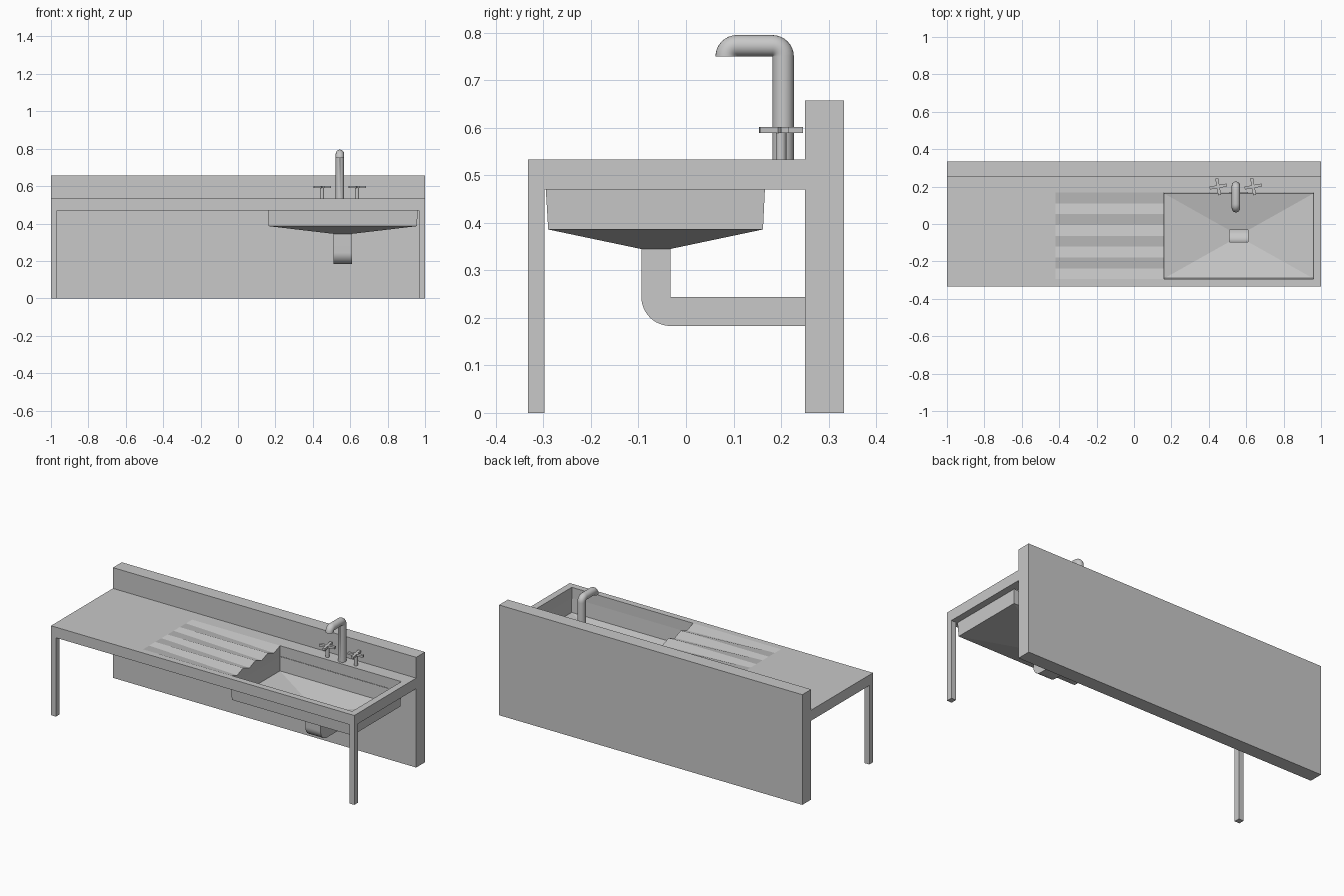
import bpy, bmesh, math

if "Cube" in bpy.data.objects:
    bpy.data.objects.remove(bpy.data.objects["Cube"])

grey = bpy.data.materials.new("light_grey")
grey.diffuse_color = (0.58, 0.58, 0.58, 1)
grey.use_nodes = True
grey.node_tree.nodes["Principled BSDF"].inputs["Base Color"].default_value = grey.diffuse_color


def finish(name, bm, smooth=False, recalc=True):
    bmesh.ops.remove_doubles(bm, verts=bm.verts, dist=1e-5)
    if recalc:
        bmesh.ops.recalc_face_normals(bm, faces=bm.faces)
    me = bpy.data.meshes.new(name)
    bm.to_mesh(me)
    bm.free()
    ob = bpy.data.objects.new(name, me)
    bpy.context.collection.objects.link(ob)
    me.materials.append(grey)
    if smooth:
        bpy.ops.object.select_all(action='DESELECT')
        ob.select_set(True)
        bpy.context.view_layer.objects.active = ob
        bpy.ops.object.shade_smooth_by_angle(angle=math.radians(35))
    return ob


def poly(bm, *pts):
    bm.faces.new([bm.verts.new(p) for p in pts])


def rect(x0, x1, y0, y1, z):
    return [(x0, y0, z), (x1, y0, z), (x1, y1, z), (x0, y1, z)]


def loft(bm, rings, cap_start=False, cap_end=False):
    for a, b in zip(rings, rings[1:]):
        n = len(a)
        for i in range(n):
            j = (i + 1) % n
            poly(bm, a[i], a[j], b[j], b[i])
    if cap_start:
        poly(bm, *reversed(rings[0]))
    if cap_end:
        poly(bm, *rings[-1])


def box(name, x0, x1, y0, y1, z0, z1):
    bm = bmesh.new()
    loft(bm, [rect(x0, x1, y0, y1, z0), rect(x0, x1, y0, y1, z1)], True, True)
    return finish(name, bm)


W, F, B = 1.0, -0.333, 0.25            # half width, front, wall face
Z0, Z1 = 0.47, 0.533                   # counter underside and top
HX0, HX1, HY0, HY1 = 0.16, 0.96, -0.295, 0.168   # basin opening
DX = -0.42                             # far end of the drainboard

# back wall and front legs
box("back_wall", -W, W, B, 0.333, 0, 0.657)
box("front_leg_left", -W, -0.968, F, -0.298, 0, Z0)
box("front_leg_right", 0.968, W, F, -0.298, 0, Z0)

# counter with basin opening and fluted drainboard
bm = bmesh.new()
loft(bm, [rect(-W, W, F, B, Z0), rect(-W, W, F, B, Z1)])
for z, inner in ((Z0, HX0), (Z1, DX)):
    poly(bm, *rect(-W, inner, F, B, z))
    poly(bm, *rect(HX1, W, F, B, z))
    poly(bm, *rect(inner, HX1, F, HY0, z))
    poly(bm, *rect(inner, HX1, HY1, B, z))
for y in (HY0, HY1):
    poly(bm, (HX0, y, Z0), (HX1, y, Z0), (HX1, y, Z1), (HX0, y, Z1))
poly(bm, (HX1, HY0, Z0), (HX1, HY1, Z0), (HX1, HY1, Z1), (HX1, HY0, Z1))
step = (HY1 - HY0) / 8
for i in range(8):
    ya, yb = HY0 + i * step, HY0 + (i + 1) * step
    za, zb = Z1 - 0.022 * (i % 2), Z1 - 0.022 * ((i + 1) % 2)
    poly(bm, (DX, ya, Z1), (HX0, ya, za), (HX0, yb, zb), (DX, yb, Z1))
    poly(bm, (HX0, ya, Z0), (HX0, ya, za), (HX0, yb, zb), (HX0, yb, Z0))
finish("counter", bm)

# basin: thin shell with sloping floor
bm = bmesh.new()
loft(bm, [rect(HX1, HX0, HY0, HY1 - 0.002, Z0),
          rect(HX1 - 0.003, HX0 + 0.003, -0.29, 0.162, 0.386),
          rect(0.61, 0.51, -0.095, -0.033, 0.345)])
finish("basin", bm, recalc=False)

# square drain pipe: down, round the bend, back into the wall
bm = bmesh.new()
py, pz, w = -0.033, 0.244, 0.061
prof = [((py, 0.345), (py - w, 0.345))]
for i in range(13):
    a = math.pi + i * math.pi / 24
    prof.append(((py, pz), (py + w * math.cos(a), pz + w * math.sin(a))))
prof.append(((B, pz), (B, pz - w)))
for (a, b), (c, d) in zip(prof, prof[1:]):
    for s, t in ((a, c), (b, d)):
        if s != t:
            poly(bm, (0.51, *s), (0.61, *s), (0.61, *t), (0.51, *t))
    for x in (0.51, 0.61):
        pts = [(x, *a), (x, *b), (x, *d)] + ([(x, *c)] if c != a else [])
        poly(bm, *pts)
finish("drain_pipe", bm, smooth=True)

# round tap: riser, bend, spout, downward end
TX, r = 0.545, 0.0225
path = [(0.2045, Z1, 0.0)]
for cy, a0 in ((0.182, 0), (0.107, 90)):
    for i in range(9):
        a = math.radians(a0 + i * 90 / 8)
        path.append((cy + r * math.cos(a), 0.75 + r * math.sin(a), a))
rings = []
for y, z, a in path:
    ring = []
    for k in range(24):
        t = 2 * math.pi * k / 24
        o = r * math.cos(t)
        ring.append((TX + r * math.sin(t), y + o * math.cos(a), z + o * math.sin(a)))
    rings.append(ring)
bm = bmesh.new()
loft(bm, rings, False, True)
finish("tap", bm, smooth=True)

# cross handles either side of the tap
for name, hx, turn in (("handle_left", 0.45, 10), ("handle_right", 0.637, 10)):
    stem = []
    for k in range(16):
        t = 2 * math.pi * k / 16
        stem.append((hx + 0.011 * math.cos(t), 0.2 + 0.011 * math.sin(t)))
    bm = bmesh.new()
    loft(bm, [[(x, y, z) for x, y in stem] for z in (Z1, 0.59)])
    finish(name + "_stem", bm, smooth=True)
    cross = []
    for q in range(4):
        a = math.radians(turn + 90 * q)
        for u, v in ((0.008, -0.008), (0.046, -0.008), (0.046, 0.008)):
            cross.append((hx + u * math.cos(a) - v * math.sin(a),
                          0.2 + u * math.sin(a) + v * math.cos(a)))
    bm = bmesh.new()
    loft(bm, [[(x, y, z) for x, y in cross] for z in (0.589, 0.602)], True, True)
    finish(name + "_cross", bm)
